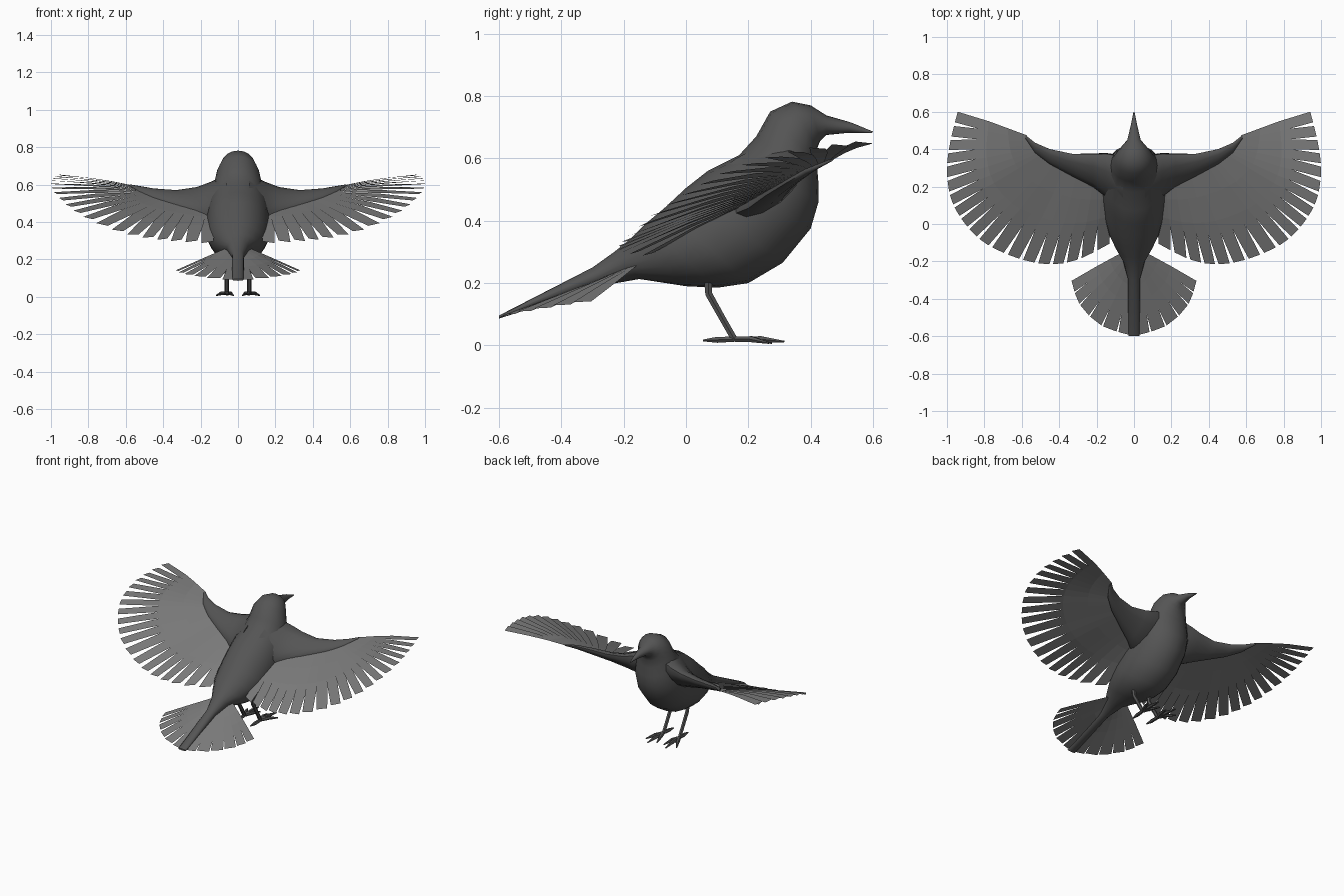
import bpy, math
from mathutils import Vector as V

if "Cube" in bpy.data.objects:
    bpy.data.objects.remove(bpy.data.objects["Cube"])


def material(name, g):
    m = bpy.data.materials.new(name)
    m.diffuse_color = (g, g, g, 1)
    m.use_nodes = True
    m.node_tree.nodes["Principled BSDF"].inputs["Base Color"].default_value = m.diffuse_color
    return m


DARK = material("dark_plumage", 0.09)
LIGHT = material("feather_grey", 0.2)


def make(name, verts, faces, mat, mirror=False, smooth=True):
    me = bpy.data.meshes.new(name)
    me.from_pydata([tuple(v) for v in verts], [], faces)
    me.materials.append(mat)
    ob = bpy.data.objects.new(name, me)
    bpy.context.collection.objects.link(ob)
    bpy.ops.object.select_all(action='DESELECT')
    ob.select_set(True)
    bpy.context.view_layer.objects.active = ob
    bpy.ops.object.mode_set(mode='EDIT')
    bpy.ops.mesh.select_all(action='SELECT')
    if smooth:
        bpy.ops.mesh.normals_make_consistent(inside=False)
    bpy.ops.object.mode_set(mode='OBJECT')
    if smooth:
        bpy.ops.object.shade_smooth_by_angle(angle=math.radians(50))
    if mirror:
        ob.modifiers.new("mirror", 'MIRROR').use_mirror_merge = False
    return ob


def loft(name, rings, n, mirror=False):
    """Skin elliptical rings given as (centre, half axis a, half axis b)."""
    verts, faces = [], []
    for c, a, b in rings:
        for k in range(n):
            t = 2 * math.pi * k / n
            verts.append(c + a * math.cos(t) + b * math.sin(t))
    for r in range(len(rings) - 1):
        for k in range(n):
            j = (k + 1) % n
            faces.append((r * n + k, r * n + j, r * n + n + j, r * n + n + k))
    faces += [tuple(range(n)), tuple(range(len(verts) - n, len(verts)))]
    return make(name, verts, faces, DARK, mirror)


def tube(name, pts, radii, n=6, flat=1.0):
    pts = [V(p) for p in pts]
    rings = []
    for i, p in enumerate(pts):
        d = (pts[min(i + 1, len(pts) - 1)] - pts[max(i - 1, 0)]).normalized()
        side = d.cross(V((0, 0, 1))).normalized()
        rings.append((p, side * radii[i], side.cross(d) * radii[i] * flat))
    return loft(name, rings, n, True)


def along(pts, t):
    """Catmull-Rom point at t in 0..1."""
    p = [V(q) for q in pts]
    f = t * (len(p) - 1)
    i = min(int(f), len(p) - 2)
    u = f - i
    b, c = p[i], p[i + 1]
    a = p[i - 1] if i else b * 2 - c
    d = p[i + 2] if i + 2 < len(p) else c * 2 - b
    return 0.5 * (2 * b + (c - a) * u + (2 * a - 5 * b + 4 * c - d) * u * u
                  + (3 * b - a - 3 * c + d) * u ** 3)


def fan(name, roots, tips, count, split, gap, tilt, bulge):
    """Feathers side by side, separated only near their tips."""
    verts, faces = [], []
    for i in range(count):
        s = len(verts)
        for f, inset in ((0, 0), (split * 0.5, -0.1), (split, -0.08), (1, gap)):
            for e, up in ((inset, -tilt), (1 - inset, tilt)):
                t = min(max((i + e) / count, 0), 1)
                p = along(roots, t).lerp(along(tips, t), f)
                p.z += up * f + bulge * 4 * f * (1 - f)
                verts.append(p)
        faces += [(s + k, s + k + 1, s + k + 3, s + k + 2) for k in (0, 2, 4)]
    return make(name, verts, faces, LIGHT, True, False)


# body, head and beak: top point, bottom point (y, z) and half width
body = [
    (.60, .686, .595, .681, .003), (.53, .715, .52, .682, .018),
    (.45, .738, .45, .675, .036), (.40, .770, .43, .655, .065),
    (.34, .782, .42, .63, .09), (.27, .75, .42, .58, .112),
    (.225, .67, .425, .52, .13), (.17, .61, .425, .46, .15),
    (.07, .56, .40, .375, .165), (0, .505, .31, .265, .17),
    (-.07, .44, .20, .20, .165), (-.13, .39, .10, .185, .145),
    (-.18, .34, 0, .19, .11), (-.23, .30, -.15, .213, .06),
    (-.30, .25, -.28, .19, .033), (-.60, .096, -.60, .086, .03)]
rings = []
for ty, tz, by, bz, w in body:
    top, bot = V((0, ty, tz)), V((0, by, bz))
    rings.append(((top + bot) / 2, (top - bot) / 2, V((w, 0, 0))))
loft("body", rings, 18)

# wing arms: x, leading edge (y, z), trailing edge (y, z), half thickness
arm = [
    (.06, .36, .63, .06, .42, .09), (.15, .375, .60, .15, .42, .065),
    (.22, .375, .58, .20, .44, .042), (.33, .375, .565, .255, .48, .028),
    (.45, .40, .575, .32, .52, .02), (.53, .435, .59, .38, .555, .013),
    (.58, .475, .60, .455, .59, .005)]
rings = []
for x, ly, lz, ty, tz, th in arm:
    lead, trail = V((x, ly, lz)), V((x, ty, tz))
    a = (lead - trail) / 2
    rings.append(((lead + trail) / 2, a, a.cross(V((1, 0, 0))).normalized() * th))
loft("wing_arm", rings, 12, True)

# flight feathers
wing_roots = [(.575, .475, .598), (.52, .40, .568), (.45, .35, .54),
              (.33, .29, .505), (.13, .22, .46)]
wing_tips = [(.94, .61, .655), (.98, .45, .637), (1.0, .30, .61),
             (.98, .14, .56), (.91, .01, .49), (.80, -.10, .42),
             (.63, -.18, .35), (.46, -.215, .315), (.30, -.19, .30),
             (.12, -.10, .29)]
fan("wing_feathers", wing_roots, wing_tips, 19, .55, .13, .006, .008)

# tail feathers
tail_roots = [(.06, -.15, .262), (.04, -.20, .245), (.0, -.26, .215)]
tail_tips = [(.335, -.30, .145), (.29, -.43, .125), (.17, -.545, .105),
             (.0, -.60, .09)]
fan("tail_feathers", tail_roots, tail_tips, 6, .5, .06, .003, 0)

# legs and toes
tube("leg", [(.06, .07, .23), (.06, .073, .165), (.06, .115, .09), (.06, .155, .02)],
     [.016, .013, .012, .012])
for label, tip, mid in (("inner", (.025, .275, .008), (.042, .21, .02)),
                        ("middle", (.068, .315, .012), (.063, .24, .02)),
                        ("outer", (.115, .265, .008), (.085, .21, .02)),
                        ("back", (.055, .055, .016), (.058, .10, .018))):
    tube(label + "_toe", [(.06, .155, .02), mid, tip], [.011, .013, .004], 6, .85)
